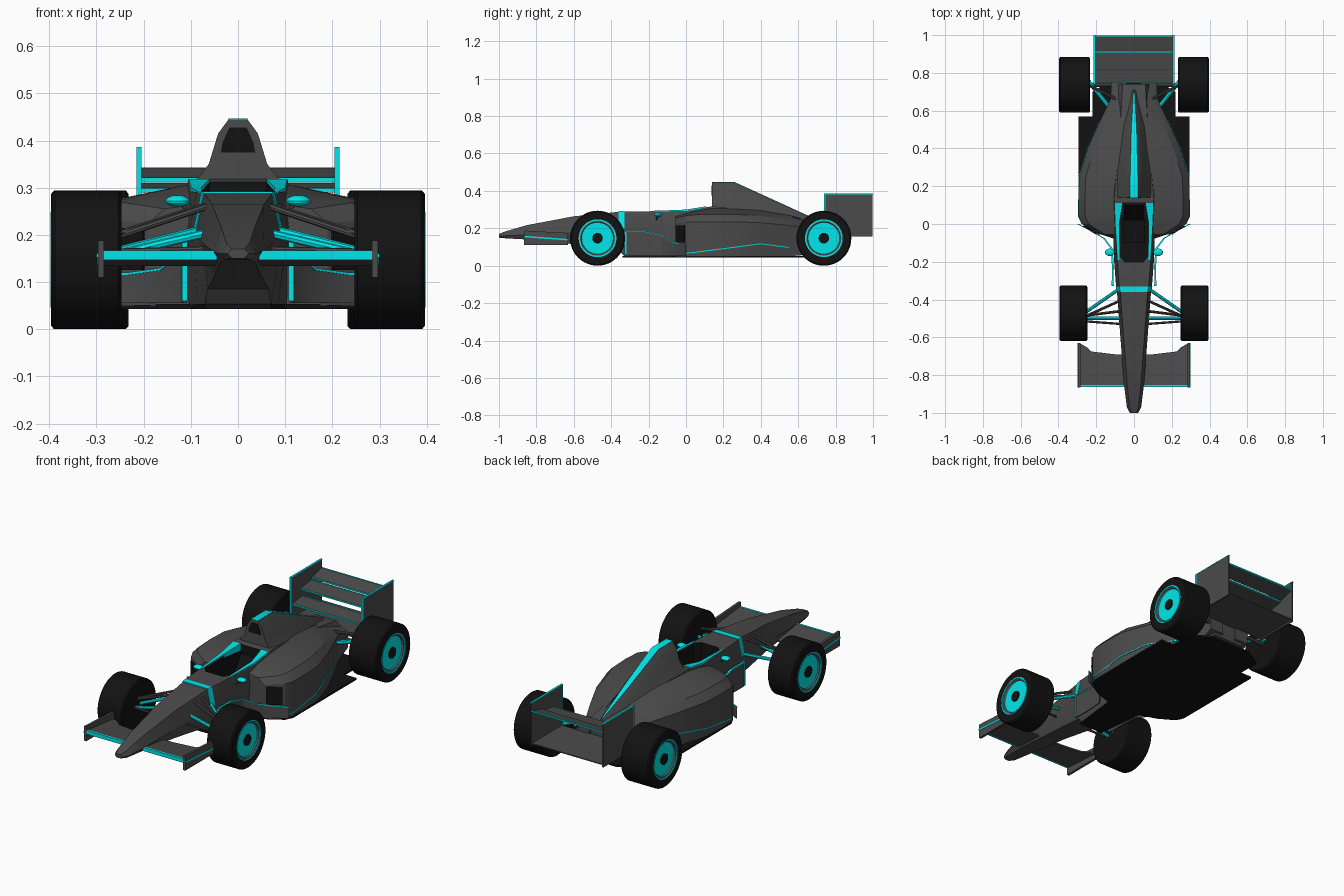
import bpy, bmesh, math
from mathutils import Vector

if "Cube" in bpy.data.objects:
    bpy.data.objects.remove(bpy.data.objects["Cube"])


def material(name, rgb):
    m = bpy.data.materials.new(name)
    m.diffuse_color = (*rgb, 1)
    m.use_nodes = True
    m.node_tree.nodes["Principled BSDF"].inputs["Base Color"].default_value = m.diffuse_color
    return m


GREY = material("dark_grey", (0.07, 0.07, 0.07))
RIM = material("rim_grey", (0.16, 0.16, 0.16))
BLACK = material("black", (0.006, 0.006, 0.006))
CYAN = material("cyan", (0.0, 0.8, 0.83))


def finish(name, bm, mat):
    bmesh.ops.recalc_face_normals(bm, faces=bm.faces)
    me = bpy.data.meshes.new(name)
    bm.to_mesh(me)
    bm.free()
    me.materials.append(mat)
    ob = bpy.data.objects.new(name, me)
    bpy.context.collection.objects.link(ob)
    return ob


def loft(name, rings, mat=GREY):
    """Skin a list of equal-length 3D rings and cap both ends."""
    bm = bmesh.new()
    vs = [[bm.verts.new(p) for p in r] for r in rings]
    n = len(vs[0])
    for a, b in zip(vs, vs[1:]):
        for i in range(n):
            j = (i + 1) % n
            bm.faces.new((a[i], a[j], b[j], b[i]))
    bm.faces.new(vs[0])
    bm.faces.new(vs[-1])
    return finish(name, bm, mat)


def sym(y, *half):
    """Full ring at y from right-hand (x, z) points listed bottom to top."""
    return [(x, y, z) for x, z in half] + [(-x, y, z) for x, z in reversed(half)]


def rect(y, x0, x1, z0, z1):
    return [(x0, y, z0), (x1, y, z0), (x1, y, z1), (x0, y, z1)]


def box(name, x0, x1, y0, y1, z0, z1, mat=GREY):
    return loft(name, [rect(y0, x0, x1, z0, z1), rect(y1, x0, x1, z0, z1)], mat)


def flip(rings, s):
    return [[(s * x, y, z) for x, y, z in r] for r in rings]


def prism(name, outline, z0, z1, mat):
    pts = outline + [(-x, y) for x, y in reversed(outline)]
    return loft(name, [[(x, y, z) for x, y in pts] for z in (z0, z1)], mat)


def rod(name, a, b, r, mat=GREY):
    a, b = Vector(a), Vector(b)
    q = (b - a).to_track_quat('Z', 'Y')
    circle = [Vector((r * math.cos(k * math.pi / 4), r * math.sin(k * math.pi / 4), 0)) for k in range(8)]
    return loft(name, [[p + q @ c for c in circle] for p in (a, b)], mat)


def lathe(name, profile, s, y, z, mat, n=48):
    """Spin (radius, x) points about an axis along x."""
    ang = [2 * math.pi * k / n for k in range(n)]
    rings = [[(s * x, y + max(r, 1e-4) * math.cos(t), z + max(r, 1e-4) * math.sin(t)) for t in ang]
             for r, x in profile]
    return loft(name, rings, mat)


# Nose and tub, one hexagonal loft: y, bottom (w, z), side (w, z), top (w, z)
tub = loft("tub", [sym(y, (wb, zb), (ws, zs), (wt, zt)) for y, wb, zb, ws, zs, wt, zt in [
    (-1.0, .012, .150, .022, .16, .014, .170),
    (-.97, .028, .147, .038, .16, .024, .182),
    (-.85, .038, .140, .053, .165, .036, .217),
    (-.60, .048, .115, .072, .18, .055, .264),
    (-.36, .065, .085, .090, .20, .072, .288),
    (-.33, .070, .050, .095, .20, .078, .290),
    (-.20, .085, .050, .105, .20, .088, .290),
    (.00, .110, .050, .112, .20, .100, .292),
    (.14, .120, .050, .130, .20, .105, .318),
    (.40, .110, .050, .110, .20, .080, .290),
    (.74, .090, .080, .110, .17, .060, .230)]])

# Cockpit opening
cut = prism("cockpit_cutter", [(.05, -.20), (.074, -.17), (.078, 0), (.06, .11)], .12, .45, BLACK)
tub.data.materials.append(BLACK)
mod = tub.modifiers.new("cockpit", 'BOOLEAN')
mod.operation, mod.object, mod.solver = 'DIFFERENCE', cut, 'EXACT'
bpy.context.view_layer.objects.active = tub
bpy.ops.object.modifier_apply(modifier="cockpit")
bpy.data.objects.remove(cut)
loft("seat", [sym(-.10, (.055, .11), (.055, .14)), sym(.02, (.055, .11), (.055, .16)),
              sym(.10, (.05, .11), (.05, .27))], BLACK)

# Engine cover with air intake and spine stripe
loft("engine_cover", [sym(y, *p) for y, p in [
    (.14, [(.125, .27), (.062, .35), (.042, .415), (.02, .445)]),
    (.26, [(.112, .27), (.060, .35), (.040, .415), (.018, .445)]),
    (.50, [(.085, .24), (.042, .295), (.026, .325), (.012, .336)]),
    (.71, [(.020, .21), (.012, .225), (.008, .235), (.003, .240)])]])
loft("air_intake", [sym(y, (.036, .375), (.033, .395), (.018, .428)) for y in (.137, .142)], BLACK)
loft("spine_stripe", [sym(y, (w, z), (w, z + .003)) for y, w, z in
                      [(.138, .02, .444), (.26, .02, .444), (.5, .014, .335), (.70, .003, .243)]], CYAN)
loft("nose_band", [sym(y, (.095 + d, .2), (.076 + d, .292)) for y, d in [(-.36, -.003), (-.33, .002)]], CYAN)

# Floor
prism("floor", [(.07, -.34), (.1, -.08), (.19, -.05), (.275, 0), (.295, .04), (.295, .57),
                (.22, .57), (.22, .70), (.12, .76)], .043, .053, BLACK)

# Side pods: y, inner x, outer x, bottom z, shoulder z, edge z, inner z
POD = [(-.055, .09, .19, .05, .225, .255, .265), (0, .09, .275, .05, .232, .268, .28),
       (.04, .1, .293, .05, .235, .272, .29), (.14, .1, .295, .05, .235, .275, .308),
       (.25, .09, .290, .05, .235, .275, .305), (.40, .07, .245, .05, .23, .265, .295),
       (.55, .05, .178, .05, .215, .245, .27), (.66, .04, .125, .06, .20, .22, .24),
       (.75, .04, .12, .10, .18, .20, .22)]
# Low bargeboard path: x, y, top z
BARGE = [(.113, -.32, .18), (.112, -.22, .18), (.118, -.13, .16), (.16, -.075, .125),
         (.23, -.035, .115), (.297, 0, .115)]

for s, side in ((1, "right"), (-1, "left")):
    def add(name, rings, mat=GREY):
        return loft(f"{name}_{side}", flip(rings, s), mat)

    def arm(name, a, b, r, mat=GREY):
        return rod(f"{name}_{side}", (s * a[0], *a[1:]), (s * b[0], *b[1:]), r, mat)

    add("side_pod", [[(xi, y, zb), (xo, y, zb), (xo, y, zs), (xo - .035, y, ze), (xi, y, zi)]
                     for y, xi, xo, zb, zs, ze, zi in POD])
    add("pod_trim", [rect(y, x - .004, x + .003, z, z + .005) for y, x, z in
                     [(0, .275, .065), (.04, .293, .068), (.25, .291, .095), (.4, .245, .115),
                      (.55, .178, .095)]], CYAN)
    add("pod_inlet", [[(x, y, .125), (x + .004, y - .006, .125), (x + .004, y - .006, .215), (x, y, .215)]
                      for x, y in ((.198, -.05), (.266, -.006))], BLACK)
    add("bargeboard", [[(x - .003, y, .055), (x + .003, y, .055), (x + .003, y, z), (x - .003, y, z)]
                       for x, y, z in BARGE])
    add("bargeboard_trim", [[(x - .005, y, z), (x + .005, y, z), (x + .005, y, z + .005), (x - .005, y, z + .005)]
                            for x, y, z in BARGE], CYAN)
    add("bargeboard_edge", [rect(y, .107, .119, .06, .185) for y in (-.328, -.318)], CYAN)

    # Cockpit padding and mirrors
    add("cockpit_pad", [rect(-.19, .077, .087, .28, .293), rect(0, .078, .1, .28, .3),
                        rect(.11, .06, .104, .28, .318)], CYAN)
    bm = bmesh.new()
    bmesh.ops.create_uvsphere(bm, u_segments=16, v_segments=8, radius=1)
    for v in bm.verts:
        v.co = (s * .128 + v.co.x * .026, -.15 + v.co.y * .02, .272 + v.co.z * .012)
    finish(f"mirror_{side}", bm, CYAN)
    arm("mirror_stalk", (.09, -.16, .24), (.125, -.15, .268), .004)

    # Suspension
    arm("front_lower_arm", (.06, -.5, .205), (.26, -.5, .158), .009, CYAN)
    arm("front_rear_arm", (.08, -.345, .21), (.26, -.47, .165), .009, CYAN)
    arm("front_upper_arm", (.06, -.40, .265), (.26, -.49, .20), .007)
    arm("front_push_rod", (.06, -.46, .262), (.26, -.485, .195), .007)
    arm("front_tie_rod", (.06, -.53, .17), (.26, -.515, .165), .006)
    arm("rear_lower_arm", (.10, .58, .18), (.24, .755, .165), .011, CYAN)
    arm("rear_upper_arm", (.09, .66, .21), (.24, .735, .2), .008)
    arm("drive_shaft", (.08, .735, .147), (.25, .735, .147), .011)

    # Wheels
    for end, y, xi, xo in (("front", -.473, .247, .394), ("rear", .737, .232, .396)):
        def part(name, profile, mat):
            lathe(f"{end}_{name}_{side}", profile, s, y, .147, mat)
        part("tyre", [(0, xi), (.14, xi), (.147, xi + .006), (.147, xo - .006), (.14, xo),
                      (.1, xo), (.098, xo - .03), (0, xo - .03)], BLACK)
        part("rim_ring", [(.101, xo - .01), (.101, xo + .001), (.094, xo + .001), (.094, xo - .01)], CYAN)
        part("rim", [(.096, xo - .028), (.096, xo - .004), (.088, xo - .004), (.08, xo - .018), (0, xo - .018)], RIM)
        part("hub", [(0, xo - .02), (.028, xo - .02), (.028, xo - .004), (0, xo - .004)], BLACK)

    # Wing endplates
    add("rear_endplate", [rect(y, .206, .214, .155, .385) for y in (.745, .998)])
    add("rear_endplate_front_edge", [rect(y, .205, .215, .155, .386) for y in (.738, .747)], CYAN)
    add("rear_endplate_top_edge", [rect(y, .205, .215, .382, .386) for y in (.74, 1.0)], CYAN)
    add("front_endplate", [rect(y, .284, .297, .11, z) for y, z in ((-.865, .188), (-.63, .175))])
    add("front_endplate_trim", [rect(y, .295, .300, z, z + .008) for y, z in ((-.865, .152), (-.63, .135))], CYAN)

# Front wing with bright leading edge
loft("front_wing", [[(x, -.855, .148), (x, -.855, .166), (x, te, .142), (x, te, .134)] for x, te in
                    [(-.29, -.63), (-.245, -.655), (-.225, -.675), (-.1, -.69), (.1, -.69),
                     (.225, -.675), (.245, -.655), (.29, -.63)]])
for s in (1, -1):
    x0, x1 = sorted((s * .045, s * .29))
    box("front_wing_edge", x0, x1, -.863, -.853, .147, .167, CYAN)

# Rear wing planes: y0, z0, y1, z1
for name, y0, z0, y1, z1 in (("rear_lower_plane", .745, .162, .995, .165), ("rear_main_plane", .75, .235, .83, .25),
                             ("rear_middle_flap", .82, .29, .91, .305), ("rear_top_flap", .915, .313, .995, .337)):
    loft(name, [[(x, y0, z0), (x, y1, z1), (x, y1, z1 + .005), (x, y0, z0 + .009)] for x in (-.21, .21)])
    if name != "rear_lower_plane":
        for y, z in ((y0, z0 + .001), (y1, z1 - .001)):
            box(name + "_edge", -.207, .207, y - .003, y + .003, z, z + .007, CYAN)

# Smooth shading with sharp creases
bpy.ops.object.select_all(action='SELECT')
bpy.context.view_layer.objects.active = tub
bpy.ops.object.shade_smooth_by_angle(angle=math.radians(25))
